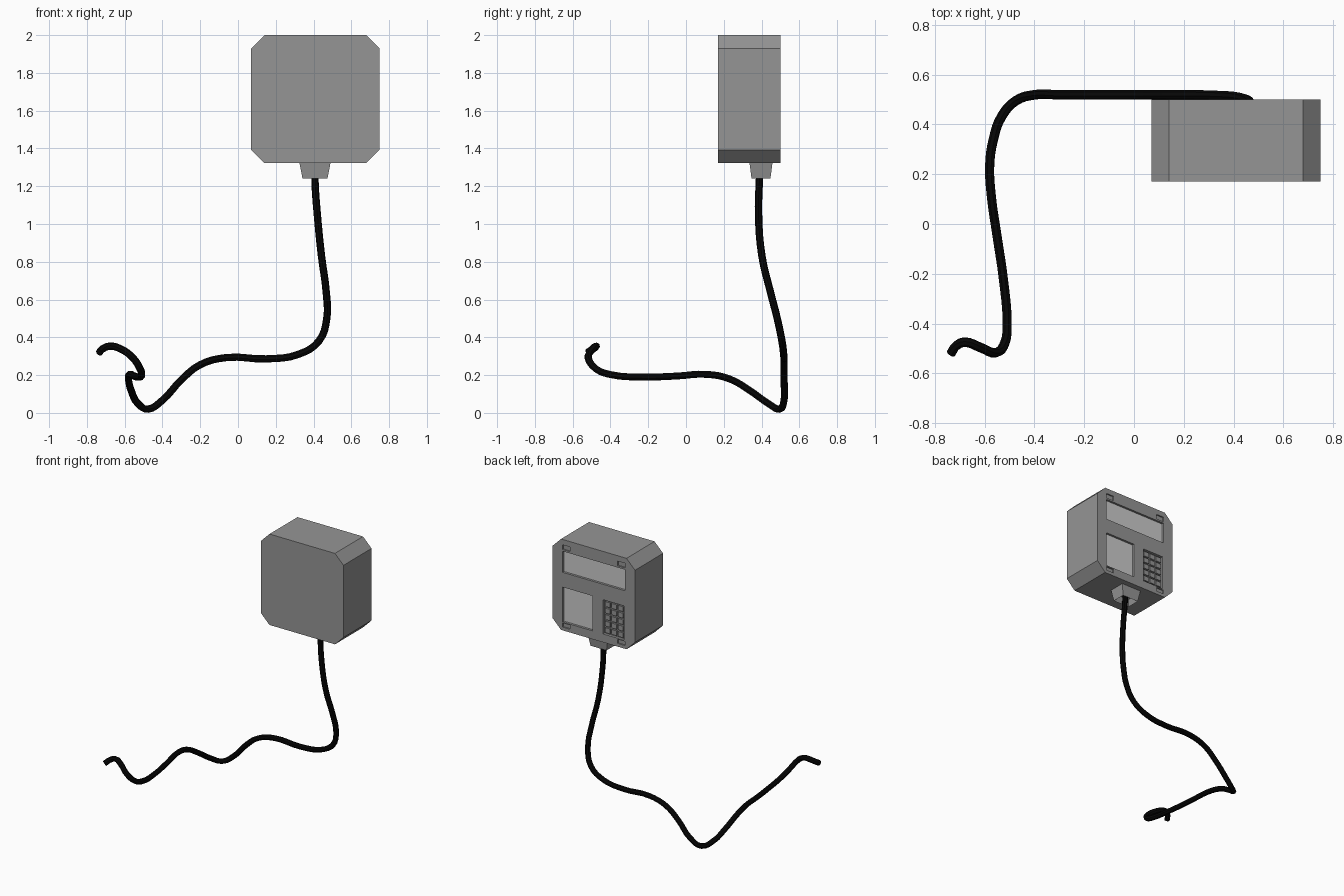
import bpy, bmesh
from mathutils import Vector

if "Cube" in bpy.data.objects:
    bpy.data.objects.remove(bpy.data.objects["Cube"])

CX, BACK = 0.41, 0.50


def mesh_object(name, bm, mat=None):
    bmesh.ops.recalc_face_normals(bm, faces=bm.faces)
    me = bpy.data.meshes.new(name)
    bm.to_mesh(me)
    bm.free()
    ob = bpy.data.objects.new(name, me)
    bpy.context.collection.objects.link(ob)
    if mat:
        me.materials.append(mat)
    return ob


def material(name, v):
    m = bpy.data.materials.new(name)
    m.diffuse_color = (v, v, v, 1)
    m.use_nodes = True
    m.node_tree.nodes["Principled BSDF"].inputs["Base Color"].default_value = m.diffuse_color
    return m


def add_box(bm, x0, x1, y0, y1, z0, z1):
    vs = bmesh.ops.create_cube(bm, size=1)["verts"]
    for v in vs:
        v.co = Vector((x0 + (v.co.x + .5) * (x1 - x0),
                       y0 + (v.co.y + .5) * (y1 - y0),
                       z0 + (v.co.z + .5) * (z1 - z0)))


def boxes(name, specs, mat=None):
    bm = bmesh.new()
    for s in specs:
        add_box(bm, *s)
    return mesh_object(name, bm, mat)


black = material("cable_black", 0.002)
dark = material("housing_grey", 0.3)
glass = material("screen_grey", 0.62)

# Housing: box with four chamfered corners
bm = bmesh.new()
add_box(bm, 0.07, 0.75, 0.17, BACK, 1.323, 2.0)
corners = [e for e in bm.edges if abs(e.verts[0].co.y - e.verts[1].co.y) > 0.1]
bmesh.ops.bevel(bm, geom=corners, offset=0.07, segments=1, affect='EDGES')
housing = mesh_object("housing", bm, dark)

# Recesses in the back face: display, square window, keypad, corner notches
display = (0.153, 0.667, 1.755, 1.912)
window = (0.42, 0.667, 1.385, 1.645)
keypad = (0.16, 0.335, 1.385, 1.64)
cuts = [(a, b, BACK - 0.02, BACK + 0.05, c, d) for a, b, c, d in (display, window, keypad)]
for sx in (-1, 1):
    for z0, z1 in ((1.925, 1.96), (1.347, 1.377)):
        xa, xb = sorted((CX + sx * 0.195, CX + sx * 0.257))
        cuts.append((xa, xb, BACK - 0.01, BACK + 0.05, z0, z1))
cutter = boxes("recess_cutter", cuts, dark)
cutter.hide_render = True
mod = housing.modifiers.new("recesses", 'BOOLEAN')
mod.object, mod.operation, mod.solver = cutter, 'DIFFERENCE', 'EXACT'
bpy.context.view_layer.objects.active = housing
bpy.ops.object.modifier_apply(modifier=mod.name)
bpy.data.objects.remove(cutter)

# Screens set into the recesses
for name, (a, b, c, d) in (("display_screen", display), ("window_screen", window)):
    g = 0.003
    boxes(name, [(a + g, b - g, BACK - 0.025, BACK - 0.012, c + g, d - g)], glass)

# Keypad keys
cols, rows, gap = 3, 5, 0.012
a, b, c, d = keypad
kw, kh = (b - a - gap) / cols, (d - c - gap) / rows
boxes("keypad_keys", [(a + gap + i * kw, a + (i + 1) * kw, BACK - 0.025, BACK - 0.006,
                       c + gap + j * kh, c + (j + 1) * kh)
                      for i in range(cols) for j in range(rows)], dark)

# Tapered cable socket, hollow at the bottom
bm = bmesh.new()
add_box(bm, 0.325, 0.49, 0.336, 0.458, 1.24, 1.325)
for v in bm.verts:
    if v.co.z < 1.3:
        v.co.x = 0.408 + (v.co.x - 0.408) * 0.8
        v.co.y = 0.397 + (v.co.y - 0.397) * 0.82
bm.normal_update()
bottom = [f for f in bm.faces if f.normal.z < -0.9]
bmesh.ops.inset_region(bm, faces=bottom, thickness=0.014)
bmesh.ops.translate(bm, verts=bottom[0].verts, vec=(0, 0, 0.05))
mesh_object("cable_socket", bm, dark)

# Hanging cable
path = [(.408, .393, 1.31), (.408, .388, 1.22), (.42, .384, 1.05), (.442, .402, .83),
        (.467, .447, .64), (.470, .483, .50), (.428, .508, .38), (.32, .517, .31),
        (.15, .519, .286), (-.06, .519, .293), (-.2, .519, .255), (-.3, .519, .175),
        (-.4, .519, .067), (-.475, .495, .02), (-.53, .435, .05), (-.565, .34, .117),
        (-.58, .23, .18), (-.573, .11, .204), (-.55, -.05, .195), (-.525, -.22, .19),
        (-.51, -.4, .203), (-.518, -.475, .232), (-.555, -.517, .29),
        (-.62, -.495, .338), (-.68, -.475, .353), (-.715, -.49, .34), (-.735, -.52, .32)]
cu = bpy.data.curves.new("cable", 'CURVE')
cu.dimensions = '3D'
cu.bevel_depth, cu.bevel_resolution = 0.0195, 2
cu.resolution_u, cu.use_fill_caps = 4, True
sp = cu.splines.new('BEZIER')
sp.bezier_points.add(len(path) - 1)
for p, co in zip(sp.bezier_points, path):
    p.co = co
    p.handle_left_type = p.handle_right_type = 'AUTO'
cu.materials.append(black)
cable = bpy.data.objects.new("cable", cu)
bpy.context.collection.objects.link(cable)
bpy.ops.object.select_all(action='DESELECT')
cable.select_set(True)
bpy.context.view_layer.objects.active = cable
bpy.ops.object.convert(target='MESH')
bpy.ops.object.shade_smooth_by_angle()
